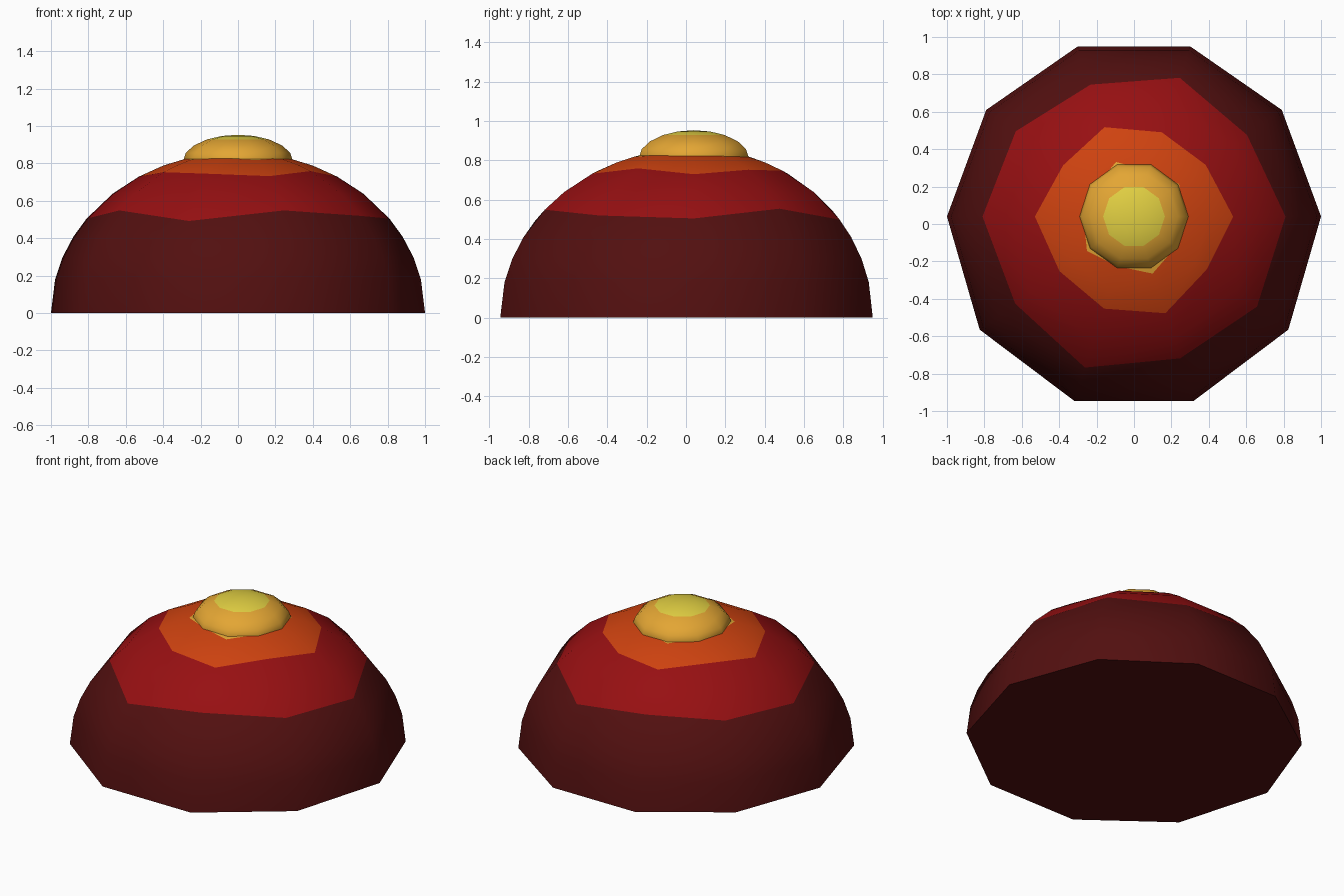
import bpy, bmesh, math

if "Cube" in bpy.data.objects:
    bpy.data.objects.remove(bpy.data.objects["Cube"])

CY = 0.04      # y of the shared centre line
N = 10         # sides


def material(name, rgb):
    m = bpy.data.materials.new(name)
    m.diffuse_color = (*rgb, 1.0)
    m.use_nodes = True
    m.node_tree.nodes["Principled BSDF"].inputs["Base Color"].default_value = m.diffuse_color
    return m


maroon = material("dark maroon", (0.085, 0.005, 0.005))
red = material("deep red", (0.31, 0.005, 0.006))
orange = material("burnt orange", (0.62, 0.055, 0.005))
amber = material("amber", (0.77, 0.38, 0.034))
yellow = material("yellow", (0.76, 0.63, 0.055))


def loft(name, rings, bands, mats, top, bottom=None):
    """Skin rings of points; bands gives the material index of each strip."""
    bm = bmesh.new()
    rows = [[bm.verts.new(p) for p in ring] for ring in rings]
    for a, b, mi in zip(rows, rows[1:], bands):
        for i in range(N):
            j = (i + 1) % N
            bm.faces.new((a[i], a[j], b[j], b[i])).material_index = mi
    tip = bm.verts.new(top)
    for i in range(N):
        f = bm.faces.new((rows[-1][i], rows[-1][(i + 1) % N], tip))
        f.material_index = bands[-1]
    bm.faces.new(rows[0][::-1])
    bmesh.ops.recalc_face_normals(bm, faces=bm.faces)
    me = bpy.data.meshes.new(name)
    bm.to_mesh(me)
    bm.free()
    for m in mats:
        me.materials.append(m)
    ob = bpy.data.objects.new(name, me)
    bpy.context.collection.objects.link(ob)
    bpy.ops.object.select_all(action='DESELECT')
    ob.select_set(True)
    bpy.context.view_layer.objects.active = ob
    bpy.ops.object.shade_smooth_by_angle(angle=math.radians(50))
    return ob


# Dome: a ten-sided footprint shrinking upward along an elliptic profile
outline = [(1.0, 0.04), (0.79, 0.61), (0.30, 0.95), (-0.30, 0.95), (-0.79, 0.61),
           (-1.0, 0.04), (-0.825, -0.565), (-0.32, -0.945), (0.32, -0.945), (0.825, -0.565)]
HEIGHT = 0.86


def dome_ring(scales):
    return [(x * s, CY + (y - CY) * s, HEIGHT * math.sqrt(max(0, 1 - s * s)))
            for (x, y), s in zip(outline, scales)]


# uneven colour borders, one scale per corner
red_edge = [0.81, 0.765, 0.815, 0.775, 0.80, 0.81, 0.77, 0.82, 0.77, 0.797]
orange_edge = [0.53, 0.485, 0.495, 0.525, 0.48, 0.53, 0.483, 0.50, 0.525, 0.47]
amber_edge = [0.27, 0.305, 0.27, 0.32, 0.27, 0.27, 0.305, 0.27, 0.31, 0.27]
scales = [[1.0] * N, [0.978] * N, [0.938] * N, [0.88] * N, red_edge,
          [0.67] * N, orange_edge, [0.40] * N, amber_edge, [0.15] * N]
loft("layered_dome", [dome_ring(s) for s in scales],
     [0, 0, 0, 0, 1, 1, 2, 2, 3], [maroon, red, orange, amber], (0, CY, HEIGHT))

# Bud: flattened ball half sunk into the dome, with a yellow cap
R, H, Z = 0.295, 0.143, 0.81


def bud_ring(t):
    return [(R * math.cos(t) * math.cos(2 * math.pi * i / N),
             CY + R * math.cos(t) * math.sin(2 * math.pi * i / N),
             Z + H * math.sin(t)) for i in range(N)]


angles = [-50, -25, 0, 19, 37, 56, 73]
loft("top_bud", [bud_ring(math.radians(a)) for a in angles],
     [0, 0, 0, 0, 0, 1], [amber, yellow], (0, CY, Z + H))
